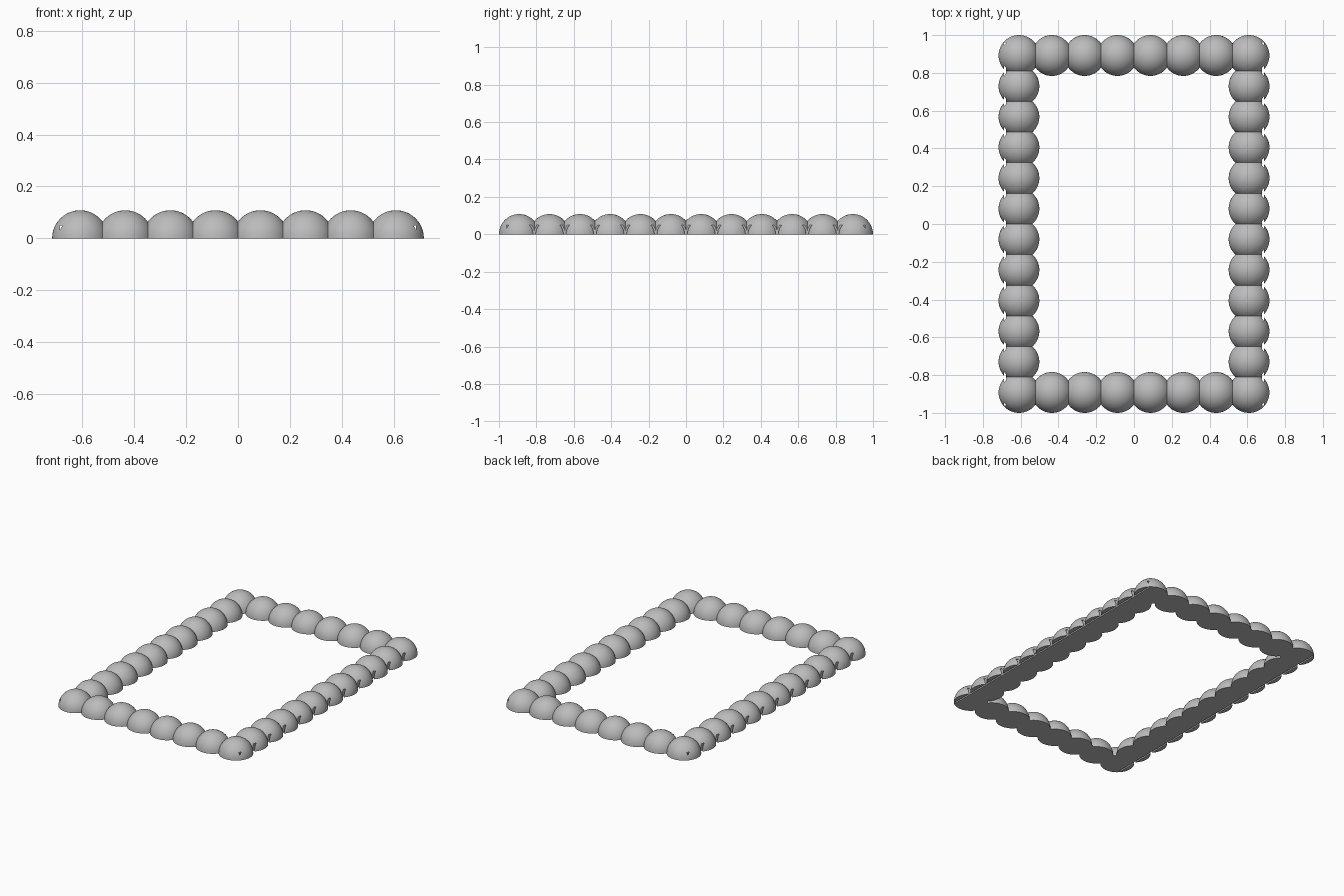
import bpy
import bmesh
from mathutils import Matrix

cube = bpy.data.objects.get("Cube")
if cube:
    bpy.data.objects.remove(cube, do_unlink=True)

RADIUS = 0.108
HALF_X, HALF_Y = 0.609, 0.892      # dome centres at the corners
COUNT_X, COUNT_Y = 8, 12           # domes along each side
SLOT_X, SLOT_WIDTH, SLOT_TOP = 0.682, 0.01, 0.05

grey = bpy.data.materials.new("stone grey")
grey.use_nodes = True
grey.diffuse_color = (0.5, 0.5, 0.5, 1)
grey.node_tree.nodes["Principled BSDF"].inputs["Base Color"].default_value = (0.5, 0.5, 0.5, 1)


def new_object(name, bm):
    mesh = bpy.data.meshes.new(name)
    bm.to_mesh(mesh)
    bm.free()
    mesh.materials.append(grey)
    obj = bpy.data.objects.new(name, mesh)
    bpy.context.collection.objects.link(obj)
    return obj


def dome(name, x, y):
    """Half sphere with a flat, closed base."""
    bm = bmesh.new()
    bmesh.ops.create_uvsphere(bm, u_segments=48, v_segments=24, radius=RADIUS)
    low = [v for v in bm.verts if v.co.z < -0.001]
    bmesh.ops.delete(bm, geom=low, context='VERTS')
    bmesh.ops.holes_fill(bm, edges=[e for e in bm.edges if e.is_boundary], sides=0)
    bmesh.ops.recalc_face_normals(bm, faces=bm.faces)
    obj = new_object(name, bm)
    obj.location = (x, y, 0)
    return obj


# Thin slots that run under the two long sides
bm = bmesh.new()
for side in (-1, 1):
    size = Matrix.Diagonal((SLOT_WIDTH, 1.92, SLOT_TOP * 2, 1))
    bmesh.ops.create_cube(bm, size=1, matrix=Matrix.Translation((side * SLOT_X, 0, 0)) @ size)
slots = new_object("slot_cutter", bm)
slots.hide_render = True

# Long sides, including the corner domes
domes, slotted = [], []
for label, side in (("right", -1), ("left", 1)):
    for i in range(COUNT_Y):
        y = HALF_Y * (2 * i / (COUNT_Y - 1) - 1)
        slotted.append(dome(f"{label}_dome_{i + 1}", side * HALF_X, y))

# Short sides between the corners
for label, side in (("front", -1), ("back", 1)):
    for i in range(1, COUNT_X - 1):
        x = HALF_X * (2 * i / (COUNT_X - 1) - 1)
        domes.append(dome(f"{label}_dome_{i}", x, side * HALF_Y))

# Cut the slots
for obj in slotted:
    cut = obj.modifiers.new("slot", 'BOOLEAN')
    cut.operation = 'DIFFERENCE'
    cut.solver = 'EXACT'
    cut.object = slots
depsgraph = bpy.context.evaluated_depsgraph_get()
meshes = [bpy.data.meshes.new_from_object(o.evaluated_get(depsgraph)) for o in slotted]
for obj, mesh in zip(slotted, meshes):
    obj.modifiers.clear()
    obj.data = mesh
bpy.data.objects.remove(slots, do_unlink=True)

# Smooth domes with a sharp base edge
bpy.ops.object.select_all(action='DESELECT')
for obj in domes + slotted:
    obj.select_set(True)
bpy.context.view_layer.objects.active = domes[0]
bpy.ops.object.shade_smooth_by_angle(angle=0.6)
